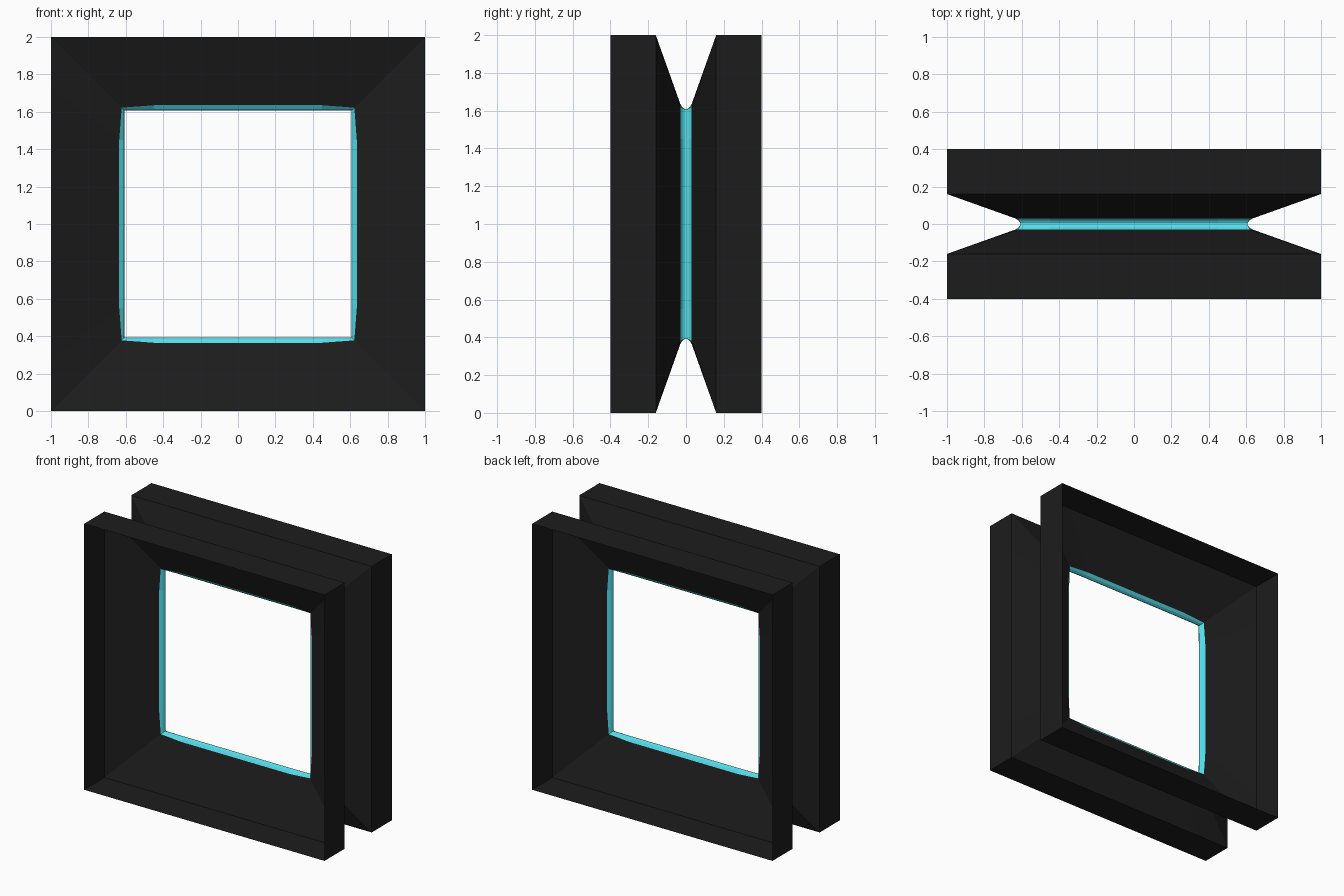
import bpy, bmesh
from math import cos, sin, pi

if "Cube" in bpy.data.objects:
    bpy.data.objects.remove(bpy.data.objects["Cube"])

def material(name, rgb):
    m = bpy.data.materials.new(name)
    m.diffuse_color = (*rgb, 1)
    m.use_nodes = True
    m.node_tree.nodes["Principled BSDF"].inputs["Base Color"].default_value = m.diffuse_color
    return m

black = material("black", (0.012, 0.012, 0.012))
cyan = material("cyan", (0.09, 0.72, 0.82))

# One square loop: r at mid side, c at the corners, k where the bow starts
def loop(bm, r, c, k, y):
    verts = []
    for q in range(4):
        a = q * pi / 2
        for u, v in ((r, -k), (r, k), (c, c)):
            verts.append(bm.verts.new((u * cos(a) - v * sin(a), y,
                                       1 + u * sin(a) + v * cos(a))))
    return verts

# Skin a sheet through a series of square loops
def sheet(name, profile, mat):
    bm = bmesh.new()
    rings = [loop(bm, *p) for p in profile]
    for a, b in zip(rings, rings[1:]):
        for i in range(12):
            j = (i + 1) % 12
            bm.faces.new((a[i], a[j], b[j], b[i]))
    bmesh.ops.recalc_face_normals(bm, faces=bm.faces)
    mesh = bpy.data.meshes.new(name)
    bm.to_mesh(mesh)
    bm.free()
    mesh.materials.append(mat)
    ob = bpy.data.objects.new(name, mesh)
    bpy.context.collection.objects.link(ob)

# Front and back flanges: thin outer wall, then a funnel to the opening
for name, s in (("front_flange", -1), ("back_flange", 1)):
    sheet(name, [(1, 1, 0.72, s * 0.4), (1, 1, 0.72, s * 0.16),
                 (0.635, 0.622, 0.45, s * 0.03)], black)

# Glowing rounded band joining the two funnels
sheet("glowing_band", [(0.635, 0.622, 0.45, -0.03), (0.616, 0.614, 0.45, -0.018),
                       (0.608, 0.608, 0.45, -0.005), (0.608, 0.608, 0.45, 0.005),
                       (0.616, 0.614, 0.45, 0.018), (0.635, 0.622, 0.45, 0.03)], cyan)
